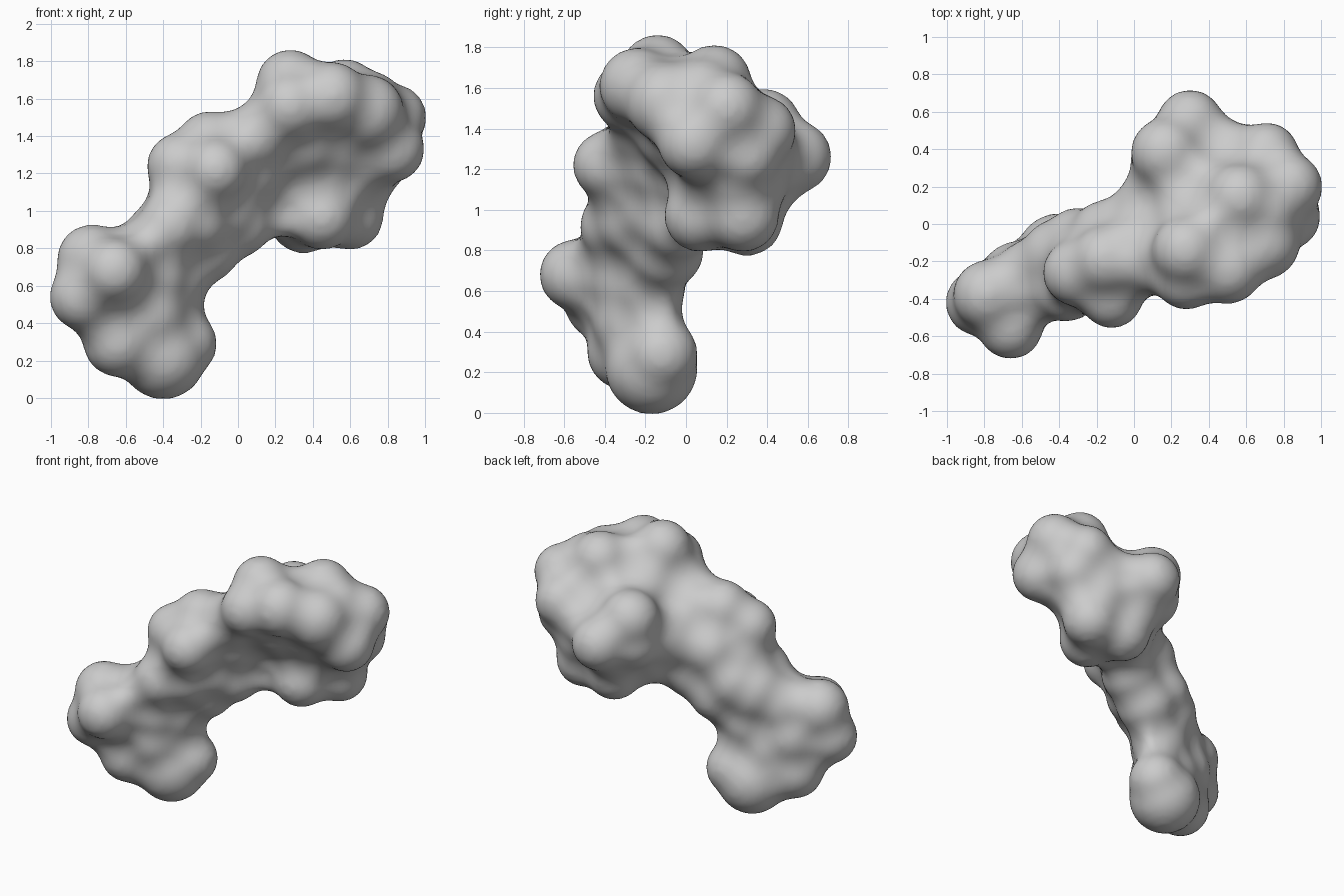
import bpy, bmesh
from mathutils import Matrix

# Blobs as (x, y, z, radius), grouped by region of the body
foot = [
    (-.78, -.38, .74, .18), (-.83, -.42, .54, .17), (-.66, -.55, .68, .165),
    (-.64, -.30, .30, .18), (-.40, -.17, .22, .22), (-.29, -.12, .29, .17),
    (-.62, -.30, .55, .20), (-.48, -.25, .45, .20), (-.36, -.18, .62, .17),
    (-.45, -.28, .65, .18), (-.53, -.25, .35, .18),
]
stem = [
    (-.55, -.27, .75, .18), (-.40, -.18, .85, .20), (-.36, -.35, .92, .165),
    (-.18, -.10, .80, .18), (-.28, -.20, 1.05, .19), (-.10, -.12, 1.0, .20),
    (0, -.05, .93, .17), (-.31, -.26, 1.24, .17), (-.15, -.19, 1.35, .175),
    (-.12, -.39, 1.22, .16), (.03, -.10, 1.22, .20), (0, -.12, 1.34, .17),
    (.10, -.20, 1.40, .17), (.10, .08, 1.20, .20), (-.23, -.26, .95, .18),
    (-.15, -.06, 1.12, .18), (-.30, -.10, .92, .18),
]
head = [
    (.28, -.14, 1.68, .175), (.28, -.28, 1.56, .17), (.50, -.24, 1.61, .18),
    (.57, .14, 1.63, .175), (.69, -.10, 1.53, .19), (.70, .08, 1.56, .18),
    (.83, .20, 1.50, .17), (.82, .04, 1.33, .17), (.71, .37, 1.39, .165),
    (.55, .36, 1.30, .17), (.30, .54, 1.26, .17), (.17, .38, 1.41, .18),
    (.45, .07, .97, .17), (.35, .30, .95, .17), (.60, .28, .97, .17),
    (.66, .25, 1.15, .16), (.20, .15, 1.05, .17), (.55, .33, 1.15, .17),
    (.30, .38, 1.15, .18), (.74, .29, 1.27, .165), (.17, .36, 1.25, .18),
    # filling core
    (.35, 0, 1.42, .25), (.50, .10, 1.40, .27), (.30, .25, 1.27, .22),
    (.45, .22, 1.20, .25), (.65, .15, 1.30, .22), (.40, -.05, 1.55, .20),
]
FILLET = .12

# Overlapping spheres, inflated by the fillet size
bm = bmesh.new()
for x, y, z, r in foot + stem + head:
    bmesh.ops.create_icosphere(bm, subdivisions=4, radius=r + .01 + FILLET,
                               matrix=Matrix.Translation((x, y, z)))
mesh = bpy.data.meshes.new("lumpy_body")
bm.to_mesh(mesh)
bm.free()
body = bpy.data.objects.new("lumpy_body", mesh)
bpy.context.collection.objects.link(body)


def fuse_and_soften(voxel, iterations):
    fuse = body.modifiers.new("fuse", 'REMESH')
    fuse.mode = 'VOXEL'
    fuse.voxel_size = voxel
    fuse.use_smooth_shade = True
    soften = body.modifiers.new("soften", 'SMOOTH')
    soften.factor = .5
    soften.iterations = iterations


# Fuse, then pull the skin back in so the creases become fillets
fuse_and_soften(.02, 8)
shrink = body.modifiers.new("shrink", 'DISPLACE')
shrink.direction = 'NORMAL'
shrink.mid_level = 0
shrink.strength = -FILLET
fuse_and_soften(.025, 8)
